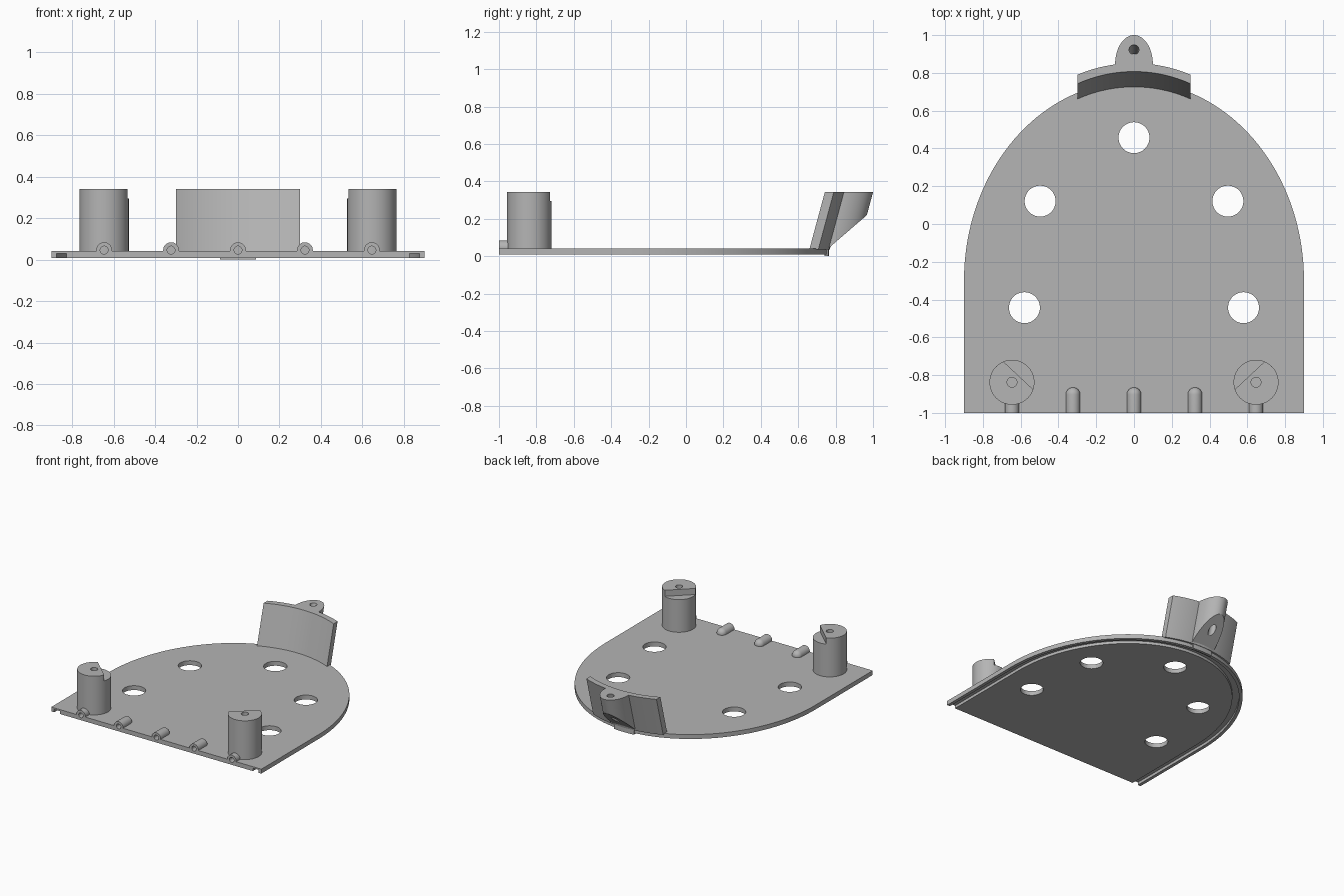
import bpy, bmesh
from math import sin, cos, pi, sqrt, radians
from mathutils import Matrix, Vector

if "Cube" in bpy.data.objects:
    bpy.data.objects.remove(bpy.data.objects["Cube"])

grey = bpy.data.materials.new("matte_grey")
grey.use_nodes = True
grey.diffuse_color = (0.46, 0.46, 0.46, 1)
grey.node_tree.nodes["Principled BSDF"].inputs["Base Color"].default_value = grey.diffuse_color

TOP, PLATE_TOP, PLATE_LOW = 0.342, 0.042, 0.008
LEAN = 0.27  # backward lean of the rear wall per unit of height


def finish(bm, name):
    bmesh.ops.recalc_face_normals(bm, faces=bm.faces)
    mesh = bpy.data.meshes.new(name)
    bm.to_mesh(mesh)
    bm.free()
    ob = bpy.data.objects.new(name, mesh)
    bpy.context.collection.objects.link(ob)
    mesh.materials.append(grey)
    return ob


def add_prism(bm, pts, z0, z1, lean=0.0, ref=0.0):
    """Extrude an outline; z0 may be a function of (x, y). lean shifts y with height."""
    rings = []
    for level in (z0, z1):
        ring = []
        for x, y in pts:
            z = level(x, y) if callable(level) else level
            ring.append(bm.verts.new((x, y + lean * (z - ref), z)))
        rings.append(ring)
    low, high = rings
    bm.faces.new(low[::-1])
    bm.faces.new(high)
    n = len(pts)
    for i in range(n):
        j = (i + 1) % n
        bm.faces.new((low[i], low[j], high[j], high[i]))


def prism(name, *args, **kw):
    bm = bmesh.new()
    add_prism(bm, *args, **kw)
    return finish(bm, name)


def circle(cx, cy, r, n=48):
    return [(cx + r * cos(2 * pi * i / n), cy + r * sin(2 * pi * i / n)) for i in range(n)]


def cut(ob, cutter):
    cutter.hide_render = True
    mod = ob.modifiers.new("cut", 'BOOLEAN')
    mod.operation, mod.solver, mod.object = 'DIFFERENCE', 'EXACT', cutter
    bpy.context.view_layer.update()
    deps = bpy.context.evaluated_depsgraph_get()
    mesh = bpy.data.meshes.new_from_object(ob.evaluated_get(deps))
    ob.modifiers.clear()
    ob.data = mesh
    bpy.data.objects.remove(cutter)


def outline(inset, front):
    """Straight sides closed by a half ellipse at the back."""
    a, b, n = 0.9 - inset, 1.055 - inset, 72
    arc = [(a * cos(pi * i / n), -0.3 + b * sin(pi * i / n)) for i in range(n + 1)]
    return [(a, front)] + arc + [(-a, front)]


parts = []
knob_x = [-0.646, -0.323, 0, 0.323, 0.646]
KNOB_Z = 0.046

# Base plate with round holes
plate = prism("base_plate", outline(0, -1), PLATE_LOW, PLATE_TOP)
bm = bmesh.new()
for x, y in [(0, 0.457), (0.497, 0.121), (-0.497, 0.121), (0.58, -0.443), (-0.58, -0.443)]:
    add_prism(bm, circle(x, y, 0.082), -0.1, 0.2)
cut(plate, finish(bm, "hole_cutter"))

# Groove under the rim, open at the front
cut(plate, prism("groove_cutter", outline(0.025, -1.1) + outline(0.073, -1.1)[::-1], -0.05, 0.03))

# Sockets in the front edge
bm = bmesh.new()
for x in knob_x:
    place = Matrix.Translation((x, -1.025, KNOB_Z)) @ Matrix.Rotation(radians(90), 4, 'X')
    bmesh.ops.create_cone(bm, cap_ends=True, segments=24, radius1=0.019, radius2=0.019,
                          depth=0.15, matrix=place)
cut(plate, finish(bm, "socket_cutter"))
parts.append(plate)

# Round-ended knobs along the front edge, each with a blind hole
R = 0.038
for k, x in enumerate(knob_x):
    profile = [(0, -0.95), (0.019, -0.95), (0.019, -1), (R, -1)]
    profile += [(R * cos(t * pi / 16), -0.903 + R * sin(t * pi / 16)) for t in range(8)]
    profile.append((0, -0.903 + R))
    bm = bmesh.new()
    vs = [bm.verts.new((x + r, y, KNOB_Z)) for r, y in profile]
    es = [bm.edges.new(pair) for pair in zip(vs, vs[1:])]
    bmesh.ops.spin(bm, geom=vs + es, cent=(x, 0, KNOB_Z), axis=(0, 1, 0), angle=2 * pi, steps=32)
    bmesh.ops.remove_doubles(bm, verts=bm.verts, dist=0.0005)
    parts.append(finish(bm, f"front_knob_{k + 1}"))

# Front posts with a screw hole and a stepped inner back side
for s, side in ((1, "left"), (-1, "right")):
    c = Vector((s * 0.646, -0.838))
    post = prism(side + "_post", circle(c.x, c.y, 0.119, 64), 0.03, TOP)
    n = Vector((-s * 0.684, 0.73))
    t = Vector((-n.y, n.x))
    step = [c + n * d + t * w for d, w in ((0.049, -0.2), (0.3, -0.2), (0.3, 0.2), (0.049, 0.2))]
    cut(post, prism("step_cutter", [tuple(p) for p in step], 0.295, 0.5))
    cut(post, prism("screw_cutter", circle(c.x, c.y, 0.026, 24), 0.2, 0.5))
    parts.append(post)

# Leaning curved rear wall
xs = [-0.3 + 0.6 * i / 28 for i in range(29)]
front_arc = [(x, sqrt(0.726 ** 2 - x * x)) for x in xs]
back_arc = [(x, sqrt(0.77 ** 2 - x * x)) for x in xs[::-1]]
parts.append(prism("rear_wall", front_arc + back_arc, 0.036, TOP, lean=LEAN, ref=PLATE_TOP))

# Small lip where the wall meets the plate edge
lip = [(x, sqrt(0.765 ** 2 - x * x)) for x in xs if abs(x) < 0.09]
lip += [(x, y - 0.02) for x, y in lip[::-1]]
parts.append(prism("rear_lip", lip, 0, PLATE_TOP))

# Rear lug, sloped underneath, with a leaning hole
lug = [(0.1 * cos(pi * i / 32), 0.845 + 0.155 * sin(pi * i / 32)) for i in range(33)]
lug = [(0.1, 0.832)] + lug + [(-0.1, 0.832)]
rear_lug = prism("rear_lug", lug, lambda x, y: 0.0586 + 1.123 * (y - 0.857), TOP,
                 lean=LEAN, ref=TOP)
cut(rear_lug, prism("lug_cutter", circle(0, 0.923, 0.026, 24), -0.05, 0.45, lean=LEAN, ref=TOP))
parts.append(rear_lug)

# Smooth curved sides, keep edges sharp
bpy.ops.object.select_all(action='DESELECT')
for ob in parts:
    ob.select_set(True)
bpy.context.view_layer.objects.active = plate
bpy.ops.object.shade_smooth_by_angle(angle=radians(30))
